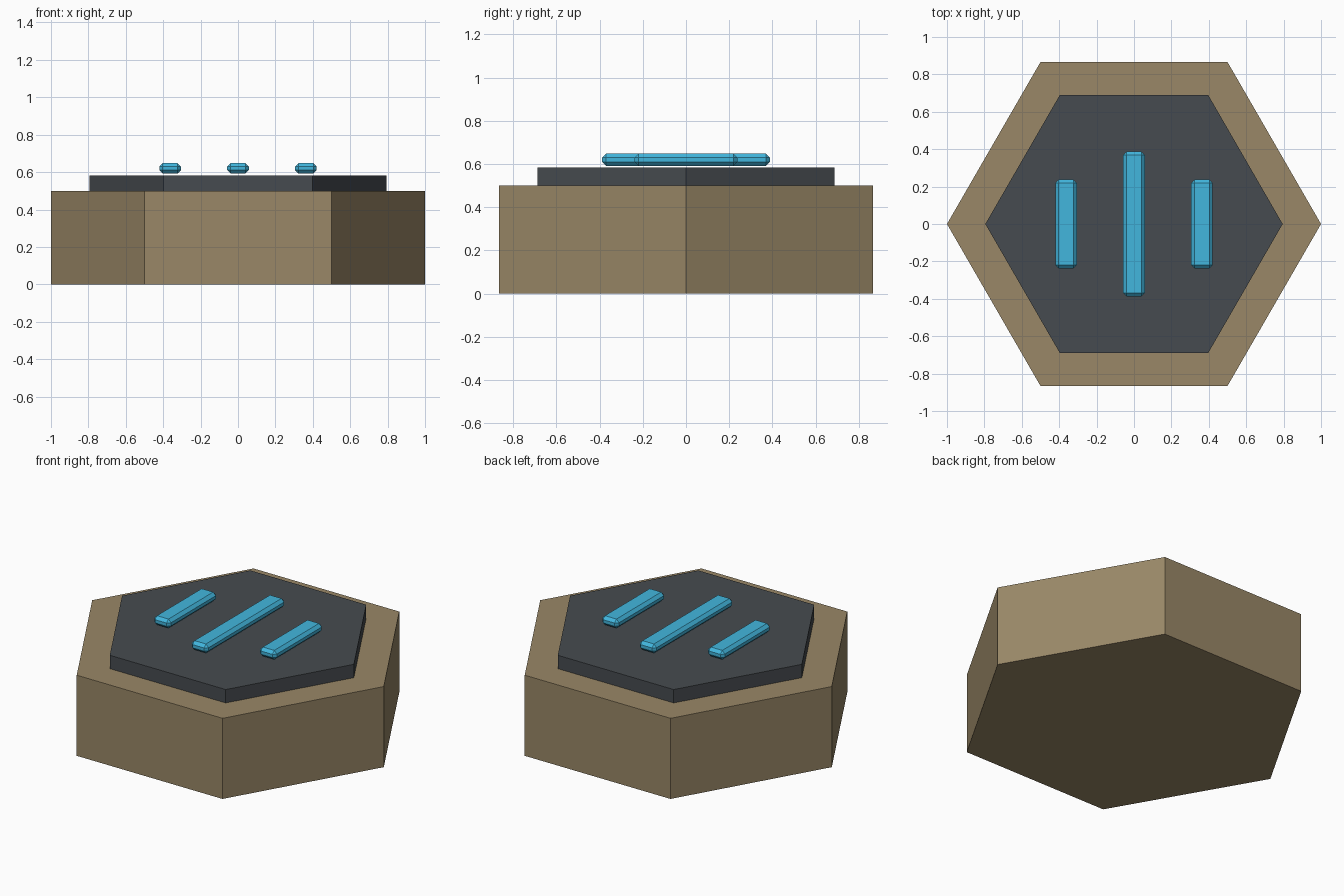
import bpy

if "Cube" in bpy.data.objects:
    bpy.data.objects.remove(bpy.data.objects["Cube"], do_unlink=True)


def material(name, colour):
    mat = bpy.data.materials.new(name)
    mat.use_nodes = True
    mat.diffuse_color = (*colour, 1)
    mat.node_tree.nodes["Principled BSDF"].inputs["Base Color"].default_value = (*colour, 1)
    return mat


tan = material("tan stone", (0.32, 0.245, 0.135))
slate = material("dark slate", (0.062, 0.071, 0.080))
cyan = material("bright cyan", (0.055, 0.47, 0.73))


def hex_prism(name, radius, bottom, top, mat):
    """Six-sided prism with corners on the x axis."""
    bpy.ops.mesh.primitive_cylinder_add(vertices=6, radius=radius, depth=top - bottom,
                                        location=(0, 0, (bottom + top) / 2))
    obj = bpy.context.object
    # Turn the corners from the y axis to the x axis
    obj.rotation_euler.z = 1.5707963
    bpy.ops.object.transform_apply(location=False, rotation=True, scale=False)
    obj.name = name
    obj.data.materials.append(mat)


def light_bar(name, x, length):
    """Chamfered bar floating just above the top plate."""
    bpy.ops.mesh.primitive_cube_add(size=1, location=(x, 0, 0.62))
    obj = bpy.context.object
    obj.name = name
    obj.scale = (0.115, length, 0.056)
    bpy.ops.object.transform_apply(location=False, rotation=False, scale=True)
    obj.data.materials.append(mat := cyan)
    bevel = obj.modifiers.new("chamfer", 'BEVEL')
    bevel.width = 0.018
    bevel.segments = 1


# Base and top plate
hex_prism("base", 1.0, 0, 0.5, tan)
hex_prism("top_plate", 0.795, 0.5, 0.583, slate)

# Raised bars
light_bar("centre_bar", 0, 0.776)
for side, sign in (("left", 1), ("right", -1)):
    light_bar(side + "_bar", sign * 0.363, 0.475)
